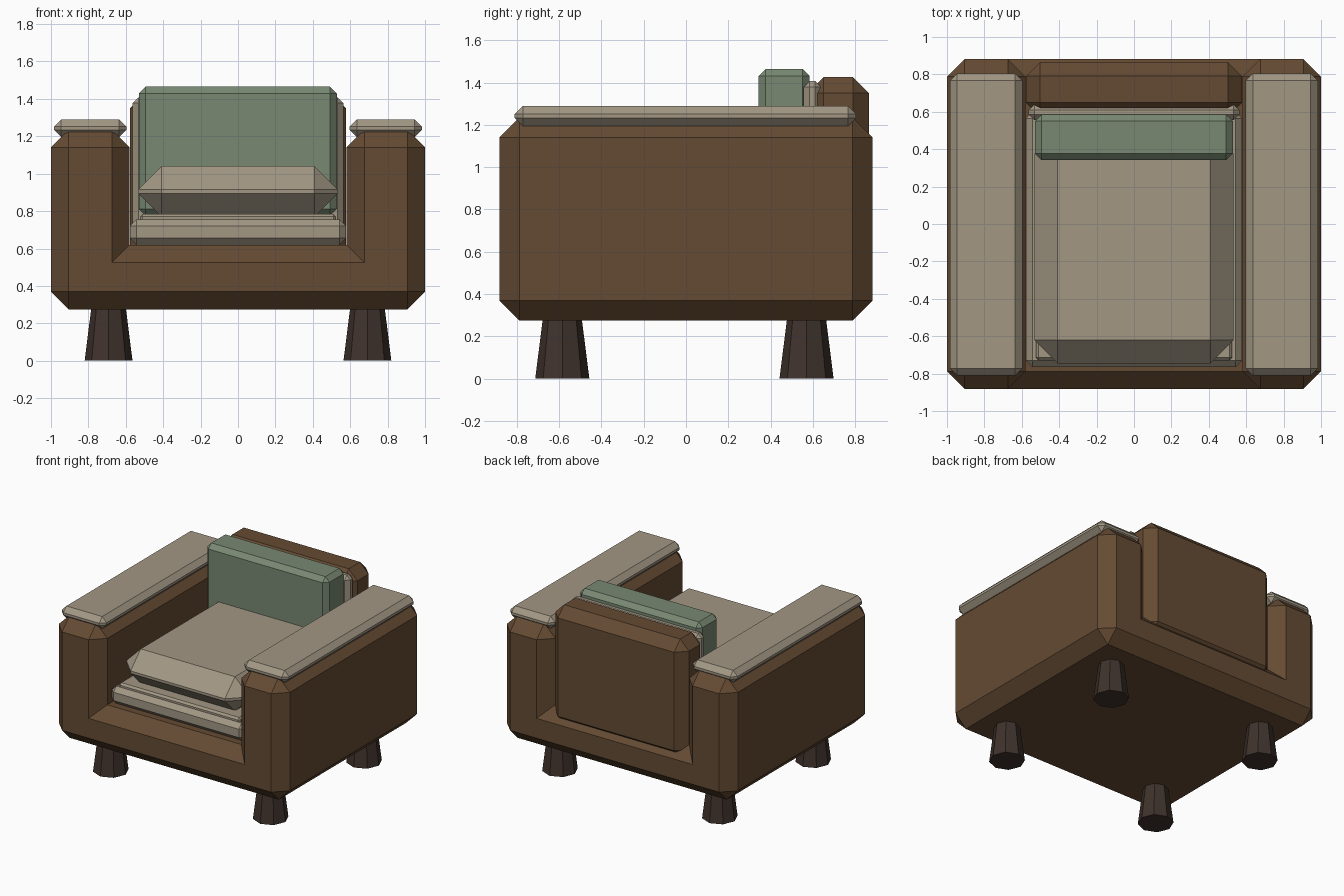
import bpy, bmesh
from mathutils import Matrix

if "Cube" in bpy.data.objects:
    bpy.data.objects.remove(bpy.data.objects["Cube"])


def material(name, rgb):
    m = bpy.data.materials.new(name)
    m.diffuse_color = (*rgb, 1)
    m.use_nodes = True
    m.node_tree.nodes["Principled BSDF"].inputs["Base Color"].default_value = m.diffuse_color
    return m


BROWN = material("brown_leather", (0.13, 0.07, 0.033))
BEIGE = material("beige_fabric", (0.36, 0.31, 0.23))
GREEN = material("green_fabric", (0.19, 0.25, 0.17))
DARK = material("dark_wood", (0.05, 0.032, 0.025))


def finish(bm, name, mat):
    bmesh.ops.recalc_face_normals(bm, faces=bm.faces)
    mesh = bpy.data.meshes.new(name)
    bm.to_mesh(mesh)
    bm.free()
    mesh.materials.append(mat)
    ob = bpy.data.objects.new(name, mesh)
    bpy.context.collection.objects.link(ob)
    return ob


def chamfer(bm, width):
    # Cut outward-facing edges only; inside corners stay sharp
    bmesh.ops.recalc_face_normals(bm, faces=bm.faces)
    edges = [e for e in bm.edges if e.calc_face_angle_signed() > 0.1]
    bmesh.ops.bevel(bm, geom=edges, offset=width, offset_type='OFFSET',
                    segments=1, affect='EDGES', profile=0.5)


def block(name, x, y, z, width, mat):
    # Chamfered box given by its (min, max) ranges
    bm = bmesh.new()
    size = [b - a for a, b in (x, y, z)]
    mid = [(a + b) / 2 for a, b in (x, y, z)]
    bmesh.ops.create_cube(bm, size=1, matrix=Matrix.Translation(mid) @ Matrix.Diagonal((*size, 1)))
    chamfer(bm, width)
    return finish(bm, name, mat)


# U-shaped body: base and both arms in one extruded profile
bm = bmesh.new()
half = [(1, 0.275), (1, 1.235), (0.58, 1.235), (0.58, 0.62)]
profile = half + [(-x, z) for x, z in reversed(half)]
face = bm.faces.new([bm.verts.new((x, -0.883, z)) for x, z in profile])
ext = bmesh.ops.extrude_face_region(bm, geom=[face], use_keep_orig=True)
bmesh.ops.translate(bm, vec=(0, 1.766, 0),
                    verts=[g for g in ext["geom"] if isinstance(g, bmesh.types.BMVert)])
chamfer(bm, 0.095)
finish(bm, "body", BROWN)

# Back panel set between the arms
block("back_panel", (-0.578, 0.578), (0.575, 0.865), (0.505, 1.425), 0.075, BROWN)

# Seat layers and cushions
block("seat_pad", (-0.578, 0.578), (-0.765, 0.6), (0.62, 0.755), 0.035, BEIGE)
block("seat_liner", (-0.525, 0.525), (-0.73, 0.58), (0.72, 0.785), 0.015, BEIGE)
block("seat_cushion", (-0.533, 0.533), (-0.745, 0.5), (0.77, 1.04), 0.125, BEIGE)
block("back_pad", (-0.563, 0.563), (0.555, 0.64), (0.63, 1.408), 0.03, BEIGE)
block("back_cushion", (-0.53, 0.528), (0.342, 0.585), (0.775, 1.465), 0.035, GREEN)

for sx, side in ((-1, "left"), (1, "right")):
    # Arm caps
    block("arm_cap_" + side, sorted((sx * 0.597, sx * 0.983)), (-0.81, 0.805),
          (1.195, 1.29), 0.038, BEIGE)
    # Tapered legs
    for y, end in ((-0.585, "front"), (0.57, "back")):
        bm = bmesh.new()
        bmesh.ops.create_cone(bm, cap_ends=True, segments=8, radius1=0.128, radius2=0.09,
                              depth=0.3, matrix=Matrix.Translation((sx * 0.692, y, 0.15)))
        finish(bm, f"{end}_leg_{side}", DARK)
